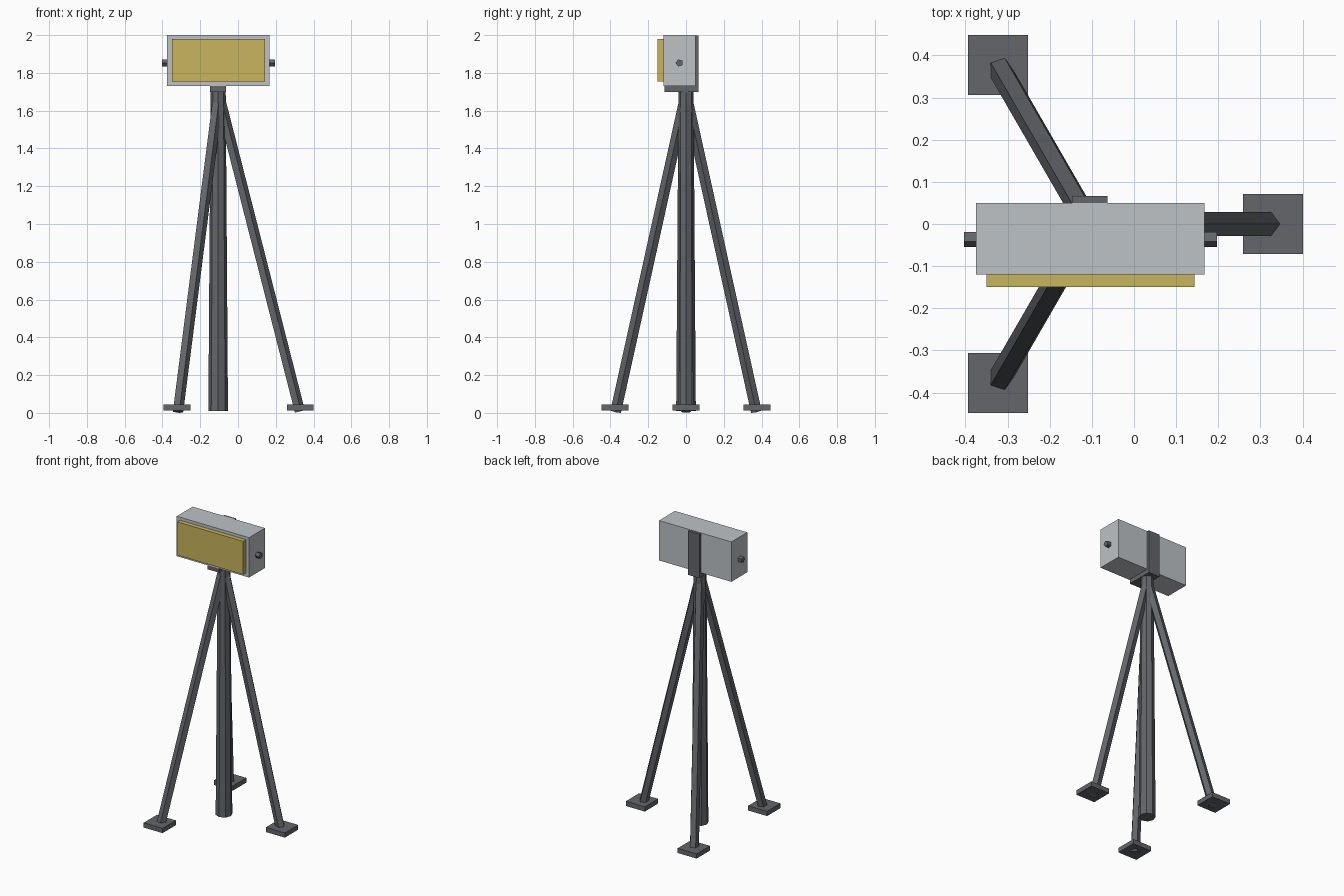
import bpy, bmesh
from math import cos, sin, pi, radians
from mathutils import Vector

cube = bpy.data.objects.get("Cube")
if cube:
    bpy.data.objects.remove(cube, do_unlink=True)


def material(name, rgb):
    m = bpy.data.materials.new(name)
    m.use_nodes = True
    m.diffuse_color = (*rgb, 1)
    m.node_tree.nodes["Principled BSDF"].inputs["Base Color"].default_value = (*rgb, 1)
    return m


dark_metal = material("dark metal", (0.125, 0.132, 0.145))
light_metal = material("light metal", (0.51, 0.54, 0.56))
amber = material("amber panel", (0.58, 0.46, 0.11))


def finish(name, bm, mat):
    bmesh.ops.recalc_face_normals(bm, faces=bm.faces)
    mesh = bpy.data.meshes.new(name)
    bm.to_mesh(mesh)
    bm.free()
    mesh.materials.append(mat)
    obj = bpy.data.objects.new(name, mesh)
    bpy.context.collection.objects.link(obj)
    return obj


def box(name, low, high, mat):
    """Axis-aligned box between two corners."""
    low, high = Vector(low), Vector(high)
    bm = bmesh.new()
    bmesh.ops.create_cube(bm, size=1)
    bmesh.ops.scale(bm, vec=high - low, verts=bm.verts)
    bmesh.ops.translate(bm, vec=(low + high) / 2, verts=bm.verts)
    return finish(name, bm, mat)


def rod(name, start, end, r_start, r_end, sides, mat, turn=0):
    """Faceted rod between two points."""
    start, end = Vector(start), Vector(end)
    rot = Vector((0, 0, 1)).rotation_difference(end - start)
    bm = bmesh.new()
    rings = []
    for centre, r in ((start, r_start), (end, r_end)):
        angles = [turn + 2 * pi * i / sides for i in range(sides)]
        rings.append([bm.verts.new(centre + rot @ Vector((r * cos(a), r * sin(a), 0)))
                      for a in angles])
    for ring in rings:
        bm.faces.new(ring)
    a, b = rings
    for i in range(sides):
        j = (i + 1) % sides
        bm.faces.new((a[i], a[j], b[j], b[i]))
    return finish(name, bm, mat)


# Central pole
POLE_X = -0.105
rod("centre_pole", (POLE_X, 0, 0.01), (POLE_X, 0, 1.7), 0.052, 0.04, 8, dark_metal)

# Three splayed legs with square feet
for side, degrees in (("left", 0), ("back_right", 120), ("front_right", 240)):
    out = Vector((cos(radians(degrees)), sin(radians(degrees)), 0))
    hub = Vector((POLE_X, 0, 0))
    rod(side + "_leg", hub + out * 0.43 + Vector((0, 0, 0.007)),
        hub + Vector((0, 0, 1.69)), 0.03, 0.03, 5, dark_metal)
    foot = hub + out * 0.435
    half = Vector((0.071, 0.071, 0))
    box(side + "_foot", foot - half + Vector((0, 0, 0.013)),
        foot + half + Vector((0, 0, 0.045)), dark_metal)

# Head housing and raised front panel
box("housing", (-0.375, -0.12, 1.73), (0.167, 0.05, 2), light_metal)
box("front_panel", (-0.35, -0.15, 1.755), (0.143, -0.12, 1.98), amber)

# Angled bracket under and behind the housing
box("bracket_base", (-0.147, -0.115, 1.7), (-0.063, 0.05, 1.73), dark_metal)
box("bracket_back", (-0.147, 0.05, 1.7), (-0.063, 0.067, 1.998), dark_metal)

# Side knobs
for side, x0, x1 in (("right", -0.403, -0.375), ("left", 0.167, 0.197)):
    rod(side + "_knob", (x0, -0.035, 1.853), (x1, -0.035, 1.853),
        0.02, 0.02, 5, dark_metal, turn=-pi / 2)
